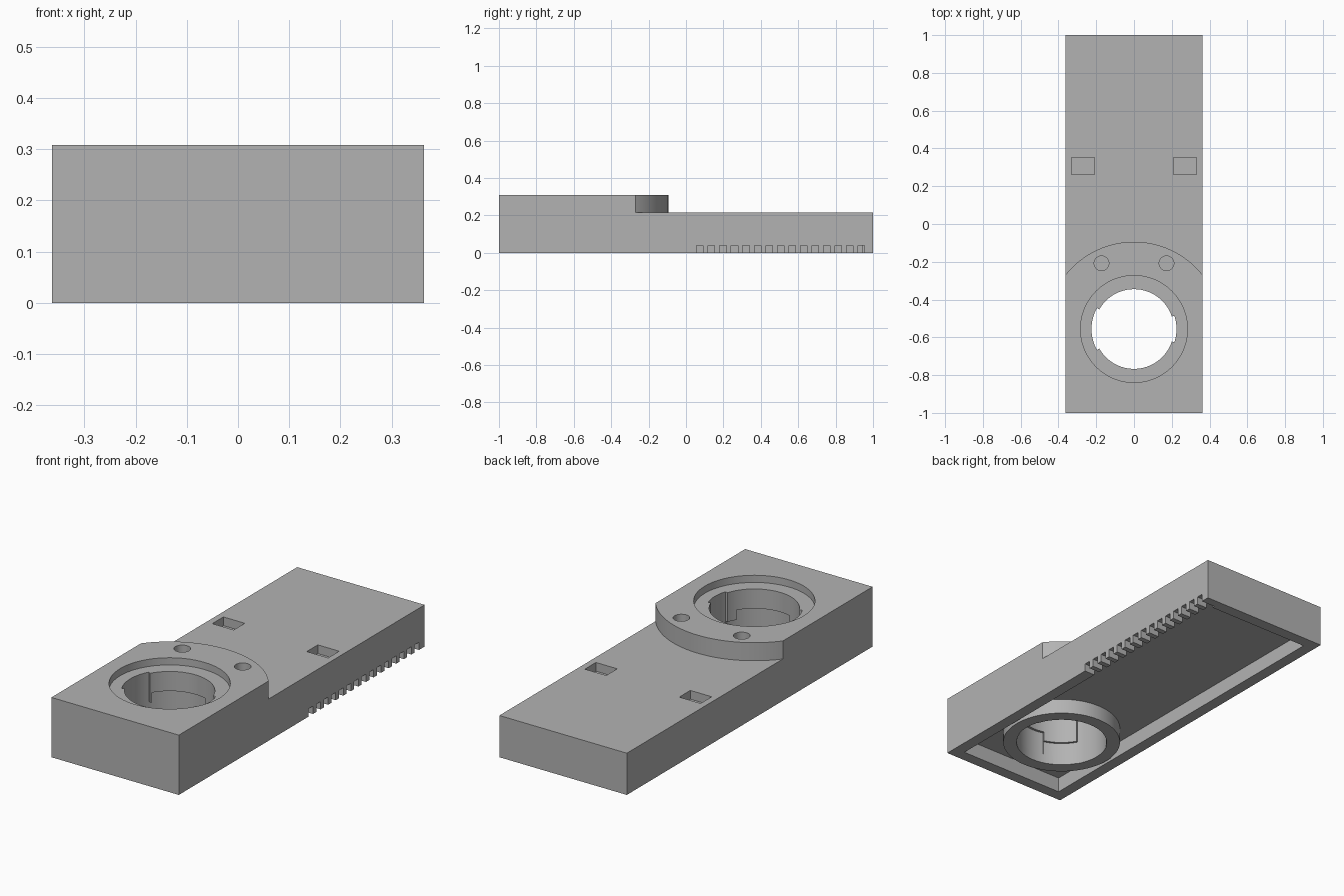
import bpy, bmesh
from math import sin, cos, radians, sqrt

cube = bpy.data.objects.get("Cube")
if cube:
    bpy.data.objects.remove(cube, do_unlink=True)

HALF_W, TOP, DECK = 0.363, 0.308, 0.215
CEILING, WALL = 0.078, 0.06
BORE_Y = -0.556

grey = bpy.data.materials.new("mid_grey")
grey.use_nodes = True
grey.diffuse_color = (0.45, 0.45, 0.45, 1)
grey.node_tree.nodes["Principled BSDF"].inputs["Base Color"].default_value = grey.diffuse_color


def prism(name, outline, z0, z1):
    """Extrude a flat outline between two heights."""
    bm = bmesh.new()
    base = bm.faces.new([bm.verts.new((x, y, z0)) for x, y in outline])
    up = bmesh.ops.extrude_face_region(bm, geom=[base])["geom"]
    verts = [v for v in up if isinstance(v, bmesh.types.BMVert)]
    bmesh.ops.translate(bm, verts=verts, vec=(0, 0, z1 - z0))
    bmesh.ops.recalc_face_normals(bm, faces=bm.faces)
    mesh = bpy.data.meshes.new(name)
    bm.to_mesh(mesh)
    bm.free()
    mesh.materials.append(grey)
    obj = bpy.data.objects.new(name, mesh)
    bpy.context.collection.objects.link(obj)
    return obj


def rect(x0, x1, y0, y1):
    return [(x0, y0), (x1, y0), (x1, y1), (x0, y1)]


def arc(r, a0, a1, n, cx=0, cy=BORE_Y):
    steps = [radians(a0 + (a1 - a0) * i / n) for i in range(n + 1)]
    return [(cx + r * cos(a), cy + r * sin(a)) for a in steps]


def circle(r, n=72, cx=0, cy=BORE_Y):
    return arc(r, 0, 360, n, cx, cy)[:-1]


def sector(r, a0, a1):
    return [(0, BORE_Y)] + arc(r, a0, a1, 16)


def cut(target, cutter):
    """Subtract the cutter from the target and discard it."""
    mod = target.modifiers.new("cut", 'BOOLEAN')
    mod.operation, mod.solver, mod.object = 'DIFFERENCE', 'EXACT', cutter
    bpy.context.view_layer.objects.active = target
    bpy.ops.object.modifier_apply(modifier=mod.name)
    bpy.data.objects.remove(cutter, do_unlink=True)


# Solid block, lowered behind the curved step
housing = prism("housing", rect(-HALF_W, HALF_W, -1, 1), 0, TOP)
edge = arc(0.462, 20, 160, 64)
cut(housing, prism("deck_cut", edge + [(-0.5, edge[-1][1]), (-0.5, 1.1), (0.5, 1.1),
                                       (0.5, edge[0][1])], DECK, 0.4))

# Hollow underside, leaving a tube around the bore
cavity = prism("cavity", rect(WALL - HALF_W, HALF_W - WALL, WALL - 1, 1 - WALL), -0.1, CEILING)
cut(cavity, prism("tube", circle(0.288), -0.2, 0.2))
cut(housing, cavity)

# Stepped bore: shallow seat, lip, wider lower bore
cut(housing, prism("seat", circle(0.283), TOP - 0.037, 0.4))
cut(housing, prism("lip", circle(0.211), -0.1, 0.4))
cut(housing, prism("lower_bore", circle(0.222), -0.1, 0.12))

# Side notches through the lip, and the locking grooves
for a0, a1 in ((150.5, 209.5), (-18.4, 18.4)):
    cut(housing, prism("notch", sector(0.225, a0, a1), -0.05, 0.4))
for a0 in (74, 254):
    cut(housing, prism("groove", sector(0.2235, a0, a0 + 74), 0.05, 0.17))

# Pin holes and rectangular pockets on both sides
for s in (-1, 1):
    cut(housing, prism("pin_hole", circle(0.039, 32, s * 0.172, -0.208), DECK + 0.005, 0.4))
    x = s * 0.269
    cut(housing, prism("pocket", rect(x - 0.061, x + 0.061, 0.262, 0.352), DECK - 0.045, 0.4))

# Row of vent slots along the lower left wall
for i in range(15):
    y = 0.057 + i * 0.0616
    cut(housing, prism("vent", rect(HALF_W - WALL - 0.02, 0.45, y, y + 0.035), -0.05, 0.04))

# Smooth round walls, crisp edges
bpy.ops.object.select_all(action='DESELECT')
housing.select_set(True)
bpy.context.view_layer.objects.active = housing
bpy.ops.object.shade_smooth_by_angle(angle=radians(25))
